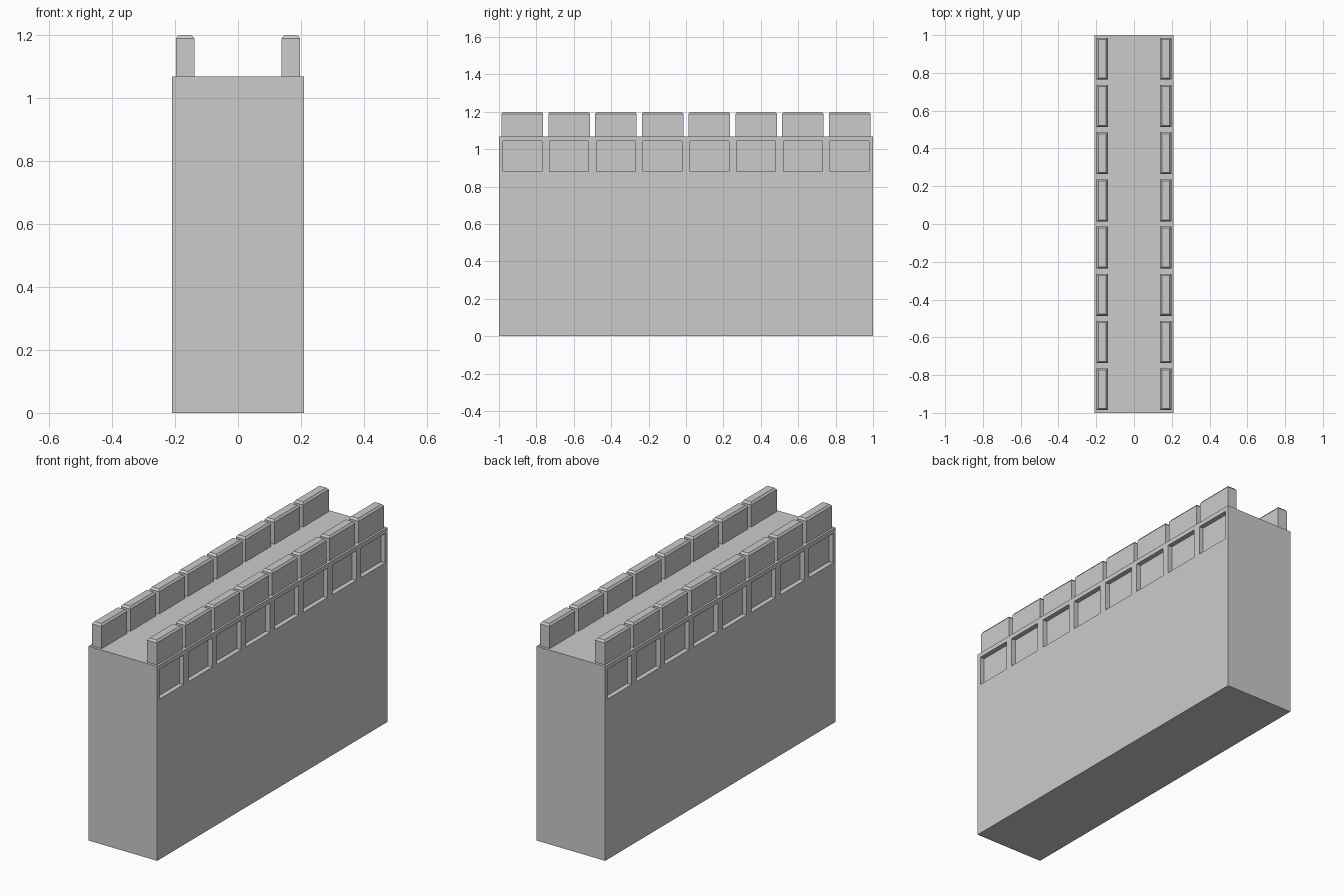
import bpy, bmesh
from mathutils import Matrix, Vector

if "Cube" in bpy.data.objects:
    bpy.data.objects.remove(bpy.data.objects["Cube"])

HALF_W, WALL_H = 0.209, 1.068
COUNT, PITCH = 8, 0.25
ROWS = [(i - (COUNT - 1) / 2) * PITCH for i in range(COUNT)]


def add_box(bm, center, size):
    m = Matrix.Translation(center) @ Matrix.Diagonal((*size, 1))
    return bmesh.ops.create_cube(bm, size=1, matrix=m)["verts"]


def make_object(name, bm):
    bmesh.ops.recalc_face_normals(bm, faces=bm.faces)
    mesh = bpy.data.meshes.new(name)
    bm.to_mesh(mesh)
    bm.free()
    ob = bpy.data.objects.new(name, mesh)
    bpy.context.collection.objects.link(ob)
    return ob


# Main wall block
bm = bmesh.new()
add_box(bm, (0, 0, WALL_H / 2), (2 * HALF_W, 2, WALL_H))
wall = make_object("wall_body", bm)

# Square recesses below the parapet on both long sides
DEPTH = 0.026
bm = bmesh.new()
for side in (-1, 1):
    for y in ROWS:
        add_box(bm, (side * HALF_W, y, 0.962), (2 * DEPTH, 0.208, 0.162))
cutter = make_object("recess_cutter", bm)
cutter.hide_render = True
mod = wall.modifiers.new("recesses", "BOOLEAN")
mod.operation = "DIFFERENCE"
mod.solver = "EXACT"
mod.object = cutter
bpy.context.view_layer.objects.active = wall
bpy.ops.object.modifier_apply(modifier=mod.name)
bpy.data.objects.remove(cutter)

# Merlons with chamfered tops along both edges
SHOULDER, TOP = 1.189, 1.2
for side, label in ((-1, "left"), (1, "right")):
    bm = bmesh.new()
    for y in ROWS:
        verts = add_box(bm, (side * 0.168, y, (WALL_H + SHOULDER) / 2),
                        (0.059, 0.222, SHOULDER - WALL_H))
        faces = {f for v in verts for f in v.link_faces}
        cap = max(faces, key=lambda f: f.calc_center_median().z)
        bmesh.ops.inset_region(bm, faces=[cap], thickness=0.012)
        bmesh.ops.translate(bm, verts=cap.verts, vec=Vector((0, 0, TOP - SHOULDER)))
    make_object(label + "_merlons", bm)
